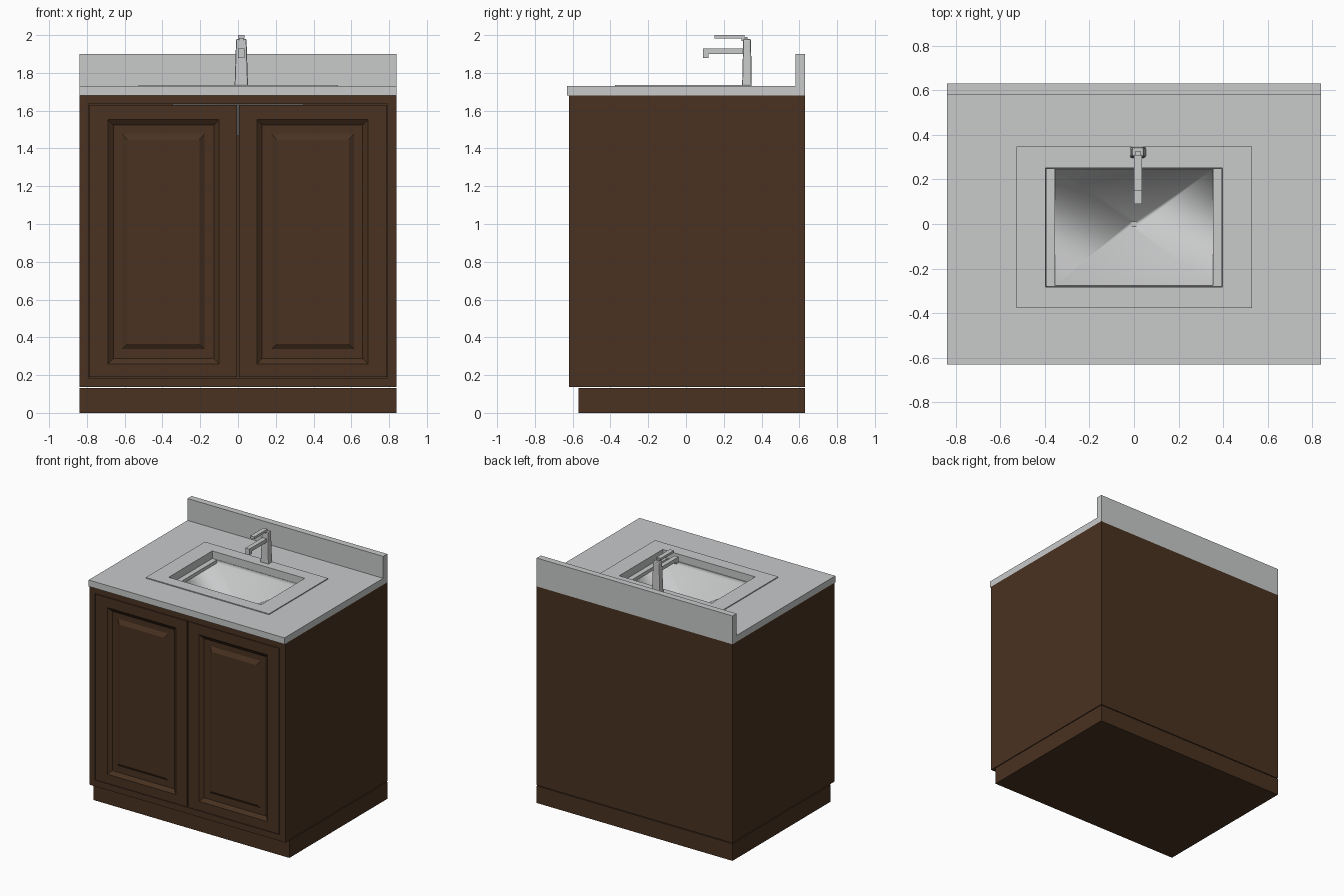
import bpy, bmesh

if "Cube" in bpy.data.objects:
    bpy.data.objects.remove(bpy.data.objects["Cube"])

def mat(name, c):
    m = bpy.data.materials.new(name)
    m.diffuse_color = (*c, 1)
    m.use_nodes = True
    m.node_tree.nodes["Principled BSDF"].inputs["Base Color"].default_value = m.diffuse_color
    return m

WOOD = mat("dark_brown_wood", (0.067, 0.032, 0.015))
GREY = mat("light_grey", (0.58, 0.585, 0.59))

def loft(name, rings, m, axis='z', closed=False, cap=True, smooth=None):
    """Join nested rectangles (a0, a1, b0, b1, h); h runs along the axis."""
    bm = bmesh.new()
    loops = []
    for a0, a1, b0, b1, h in rings:
        pts = [(a0, b0), (a1, b0), (a1, b1), (a0, b1)]
        loops.append([bm.verts.new((a, b, h) if axis == 'z' else (a, h, b)) for a, b in pts])
    pairs = list(zip(loops, loops[1:]))
    if closed:
        pairs.append((loops[-1], loops[0]))
    for p, q in pairs:
        for i in range(4):
            j = (i + 1) % 4
            bm.faces.new((p[i], p[j], q[j], q[i]))
    if cap and not closed:
        bm.faces.new(loops[0])
        bm.faces.new(loops[-1])
    bmesh.ops.recalc_face_normals(bm, faces=bm.faces)
    me = bpy.data.meshes.new(name)
    bm.to_mesh(me)
    bm.free()
    me.materials.append(m)
    ob = bpy.data.objects.new(name, me)
    bpy.context.collection.objects.link(ob)
    if smooth:
        bpy.ops.object.select_all(action='DESELECT')
        ob.select_set(True)
        bpy.context.view_layer.objects.active = ob
        bpy.ops.object.shade_smooth_by_angle(angle=smooth)
    return ob

def box(name, x0, x1, y0, y1, z0, z1, m):
    return loft(name, [(x0, x1, y0, y1, z0), (x0, x1, y0, y1, z1)], m)

# Toe kick and cabinet carcass (open at the top for the basin)
box("toe_kick", -.84, .84, -.57, .63, 0, .132, WOOD)
box("cabinet_floor", -.82, .82, -.59, .61, .14, .16, WOOD)
box("cabinet_back", -.84, .84, .61, .63, .138, 1.68, WOOD)
for side, s in (("left", -1), ("right", 1)):
    xs = sorted((s * .84, s * .82))
    box(side + "_cabinet_side", *xs, -.59, .61, .138, 1.68, WOOD)

# Face frame around the doors
outer, opening = (-.84, .84, .138, 1.68), (-.792, .792, .186, 1.634)
loft("face_frame", [(*outer, -.59), (*outer, -.62), (*opening, -.62), (*opening, -.59)],
     WOOD, 'y', closed=True)

# Doors with a recessed groove and a raised centre panel
for side, s in (("left", -1), ("right", 1)):
    def rect(a, b, z0, z1, y):
        return (*sorted((s * a, s * b)), z0, z1, y)
    loft(side + "_door", [
        rect(.004, .788, .19, 1.63, -.59),
        rect(.004, .788, .19, 1.63, -.62),
        rect(.100, .688, .26, 1.553, -.62),
        rect(.127, .660, .287, 1.523, -.598),
        rect(.178, .614, .337, 1.478, -.598),
        rect(.205, .587, .364, 1.446, -.616)], WOOD, 'y')

# Countertop with sink cut-out, and backsplash
top, hole = (-.84, .84, -.63, .63), (-.40, .40, -.285, .255)
loft("countertop", [(*top, 1.68), (*top, 1.73), (*hole, 1.73), (*hole, 1.68)],
     GREY, closed=True)
box("backsplash", -.84, .84, .58, .63, 1.73, 1.90, GREY)

# Sink rim plate
rim, rim_in = (-.527, .53, -.377, .347), (-.397, .397, -.282, .252)
loft("sink_rim", [(*rim, 1.728), (*rim, 1.737), (*rim_in, 1.737), (*rim_in, 1.728)],
     GREY, closed=True)

# Basin: side ledges, then a funnel sloping to the middle
lip, bowl = (-.395, .395, -.28, .25), (-.355, .355, -.275, .247)
drain = (-.012, .012, -.012, .012)
loft("basin", [
    (*hole, 1.728), (*hole, 1.672), (*bowl, 1.635), (*drain, 1.465),
    (*drain, 1.475), (*bowl, 1.655), (*bowl, 1.68), (*lip, 1.68), (*lip, 1.728)],
    GREY, closed=False, cap=False, smooth=1.0)
box("drain_plug", -.012, .012, -.012, .012, 1.465, 1.476, GREY)

# Faucet: tapered body, spout with down-turned tip, flat lever
body = loft("faucet_body", [
    (-.018, .053, .297, .348, 1.73), (-.010, .045, .303, .344, 1.98)], GREY)
bev = body.modifiers.new("soft_edges", 'BEVEL')
bev.width = .008
bev.segments = 2
box("faucet_spout", 0, .035, .09, .315, 1.90, 1.928, GREY)
box("spout_tip", .001, .034, .09, .12, 1.88, 1.90, GREY)
box("lever_neck", .004, .031, .295, .325, 1.97, 1.99, GREY)
loft("faucet_lever", [(0, .035, .15, .31, 1.982), (0, .035, .15, .31, 2.0)], GREY)
